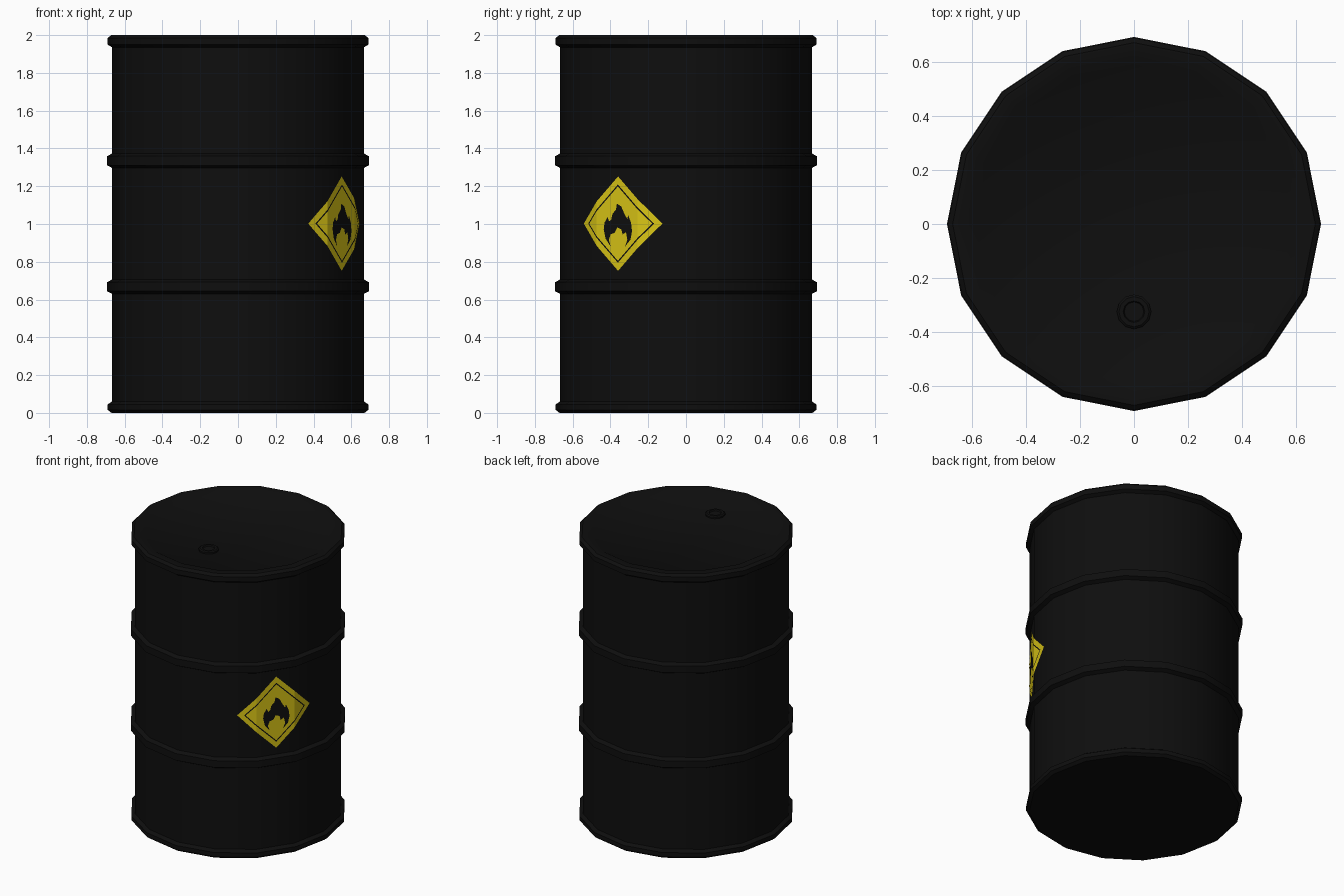
import bpy, bmesh, math
from mathutils import Vector

if "Cube" in bpy.data.objects:
    bpy.data.objects.remove(bpy.data.objects["Cube"])

def material(name, rgb):
    m = bpy.data.materials.new(name)
    m.diffuse_color = (*rgb, 1)
    m.use_nodes = True
    m.node_tree.nodes["Principled BSDF"].inputs["Base Color"].default_value = m.diffuse_color
    return m

BLACK = material("black paint", (0.0045, 0.0045, 0.0045))
YELLOW = material("warning yellow", (0.70, 0.56, 0.008))

def finish(name, bm, mat, smooth=True):
    me = bpy.data.meshes.new(name)
    bm.to_mesh(me)
    bm.free()
    ob = bpy.data.objects.new(name, me)
    bpy.context.collection.objects.link(ob)
    me.materials.append(mat)
    if smooth:
        bpy.context.view_layer.objects.active = ob
        ob.select_set(True)
        bpy.ops.object.shade_smooth_by_angle(angle=math.radians(35))
        ob.select_set(False)
    return ob

def lathe(name, profile, sides, mat, centre=(0, 0)):
    """Revolve (radius, z) points and cap both ends."""
    bm = bmesh.new()
    rings = [[bm.verts.new((centre[0] + r * math.cos(2 * math.pi * i / sides),
                            centre[1] + r * math.sin(2 * math.pi * i / sides), z))
              for i in range(sides)] for r, z in profile]
    for a, b in zip(rings, rings[1:]):
        for i in range(sides):
            j = (i + 1) % sides
            bm.faces.new((a[i], a[j], b[j], b[i]))
    bm.faces.new(rings[0][::-1])
    bm.faces.new(rings[-1])
    return finish(name, bm, mat)

# Drum body: bottom rim, two rolling hoops, top rim, shallow recessed lid
R = 0.667
def hoop(z):
    return [(R, z - 0.038), (0.693, z - 0.024), (0.693, z + 0.024), (R, z + 0.038)]

lathe("drum_body",
      [(0.67, 0), (0.69, 0.016), (0.69, 0.045), (R, 0.06)]
      + hoop(0.668) + hoop(1.335)
      + [(R, 1.935), (0.69, 1.95), (0.69, 1.984), (0.672, 2.0),
         (0.62, 2.0), (0.59, 1.982)], 16, BLACK)

# Bung cap on the lid
lathe("bung_cap", [(0.064, 1.978), (0.064, 1.992), (0.056, 1.998),
                   (0.04, 1.998), (0.036, 1.99)], 12, BLACK, (0, -0.325))

# Warning sign: flat shapes (u, z) wrapped round the drum facets
HALF = R * math.sin(math.pi / 16)
MID = math.radians(-33.75)

def wrap(u, z, off):
    k = 0 if abs(u) <= HALF + 1e-5 else (1 if u > 0 else -1)
    a = MID + k * math.pi / 8
    n = Vector((math.cos(a), math.sin(a), 0))
    t = Vector((-math.sin(a), math.cos(a), 0))
    return n * (R * math.cos(math.pi / 16) + off) + t * (u - k * 2 * HALF) + Vector((0, 0, z))

def decal(name, polys, off, mat):
    bm = bmesh.new()
    for p in polys:
        f = bm.faces.new([bm.verts.new((u, 0, z)) for u, z in p])
        f.normal_update()
        if f.normal.y > 0:
            f.normal_flip()
    bmesh.ops.triangulate(bm, faces=bm.faces[:])
    for cut in (-HALF, HALF):
        bmesh.ops.bisect_plane(bm, geom=bm.verts[:] + bm.edges[:] + bm.faces[:],
                               plane_co=(cut, 0, 0), plane_no=(1, 0, 0))
    for v in bm.verts:
        v.co = wrap(v.co.x, v.co.z, off)
    return finish(name, bm, mat, smooth=False)

CU, CZ = 0.006, 1.002
def diamond(s):
    return [(CU + s * 1.03, CZ), (CU, CZ + s), (CU - s * 1.03, CZ), (CU, CZ - s)]

decal("sign_plate", [diamond(0.25)], 0.002, YELLOW)

# Thin border line inside the sign
outer, inner = diamond(0.207), diamond(0.197)
decal("sign_border", [[outer[i], outer[(i + 1) % 4], inner[(i + 1) % 4], inner[i]]
                      for i in range(4)], 0.004, BLACK)

# Flame symbol with open centre
flame = [(-0.045, -0.122), (-0.078, -0.08), (-0.09, -0.03), (-0.085, 0.005),
         (-0.066, 0.035), (-0.056, 0.012), (-0.042, 0.022), (-0.035, 0.05),
         (-0.012, 0.075), (-0.006, 0.106), (0.022, 0.09), (0.042, 0.05),
         (0.06, 0.025), (0.066, 0.044), (0.084, 0.005), (0.09, -0.04),
         (0.08, -0.085), (0.045, -0.122), (0.06, -0.085), (0.052, -0.045),
         (0.03, -0.058), (0.022, -0.03), (-0.004, -0.02), (-0.022, -0.05),
         (-0.045, -0.055), (-0.058, -0.085)]
decal("sign_flame", [[(CU + u, CZ + z) for u, z in flame]], 0.004, BLACK)
